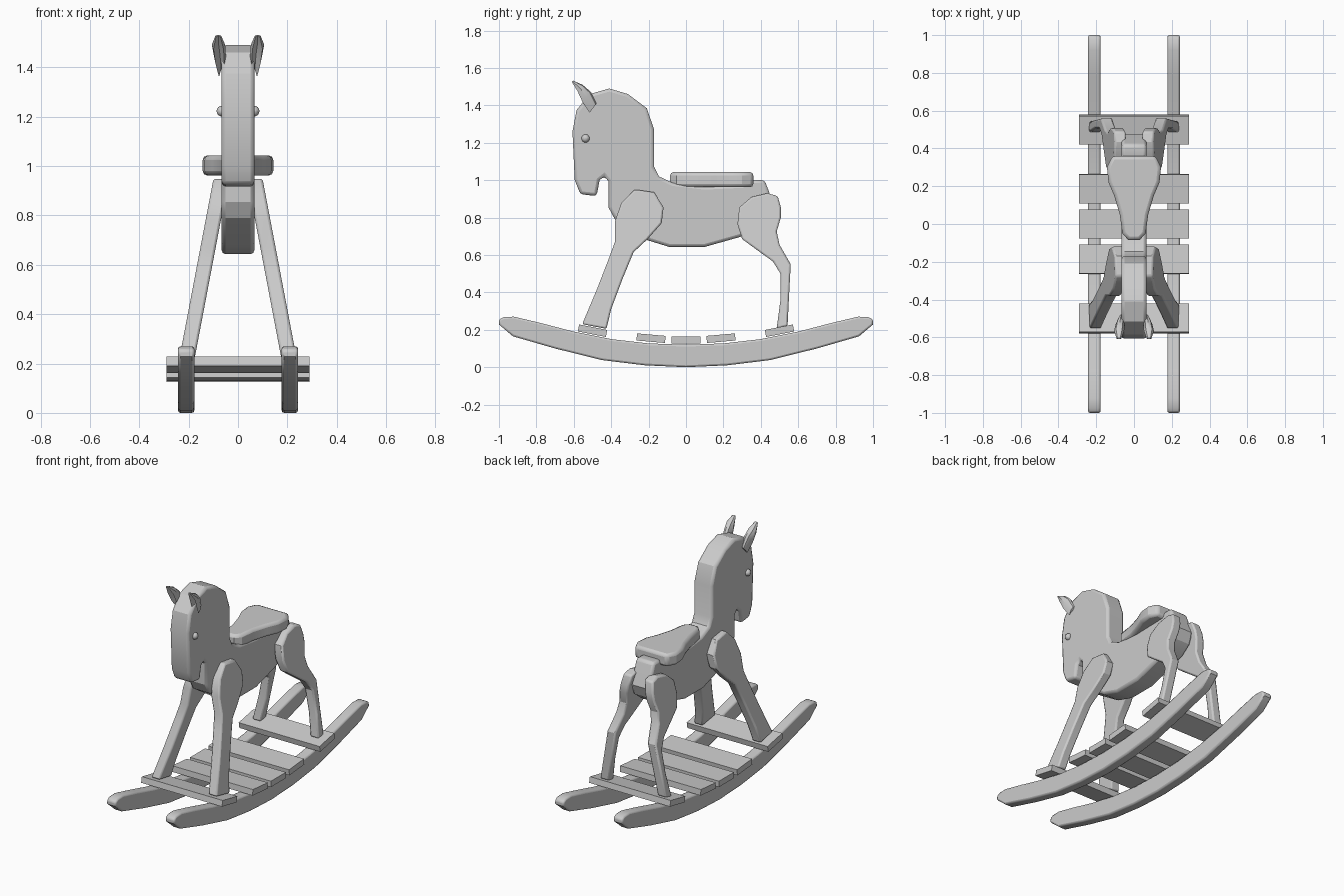
import bpy, bmesh, math
from mathutils import Matrix, Vector


def finish(name, bm, bevel=0.0):
    bmesh.ops.recalc_face_normals(bm, faces=bm.faces)
    me = bpy.data.meshes.new(name)
    bm.to_mesh(me)
    bm.free()
    ob = bpy.data.objects.new(name, me)
    bpy.context.collection.objects.link(ob)
    bpy.ops.object.select_all(action='DESELECT')
    ob.select_set(True)
    bpy.context.view_layer.objects.active = ob
    bpy.ops.object.shade_smooth_by_angle(angle=math.radians(28))
    if bevel:
        m = ob.modifiers.new("Bevel", 'BEVEL')
        m.width, m.segments = bevel, 2
        m.limit_method, m.angle_limit = 'ANGLE', math.radians(50)
    return ob


def bridge(bm, rings):
    """Skin a list of equal point rings and cap both ends."""
    vs = [[bm.verts.new(p) for p in r] for r in rings]
    n = len(vs[0])
    for a, b in zip(vs, vs[1:]):
        for i in range(n):
            j = (i + 1) % n
            bm.faces.new((a[i], a[j], b[j], b[i]))
    bm.faces.new(vs[0][::-1])
    bm.faces.new(vs[-1])


def board(name, outline, half, bevel, centre=lambda z: 0.0):
    """Cut a (y, z) outline from a plank; centre(z) leans it sideways."""
    bm = bmesh.new()
    bridge(bm, [[(centre(z) + s * half, y, z) for y, z in outline] for s in (-1, 1)])
    return finish(name, bm, bevel)


# Head, neck and body: one cut plank
body = [(-0.41, 1.49), (-0.31, 1.46), (-0.21, 1.385), (-0.17, 1.27), (-0.17, 1.07),
        (-0.145, 1.02), (-0.07, 0.985), (0.1, 0.965), (0.3, 0.975), (0.36, 1.0), (0.42, 1.0),
        (0.445, 0.935), (0.475, 0.85), (0.45, 0.78), (0.385, 0.73), (0.285, 0.695),
        (0.1, 0.643), (-0.09, 0.643), (-0.21, 0.68), (-0.38, 0.79), (-0.415, 0.855),
        (-0.415, 0.995), (-0.437, 1.02), (-0.462, 1.0), (-0.478, 0.915), (-0.565, 0.925),
        (-0.595, 1.0), (-0.607, 1.26), (-0.585, 1.375), (-0.515, 1.46)]
board("body", body, 0.066, 0.016)

# Saddle seat
half_seat = [(0.03, -0.085), (0.062, -0.05), (0.075, 0.05), (0.105, 0.15),
             (0.135, 0.22), (0.143, 0.3), (0.115, 0.36)]
seat = half_seat + [(-x, y) for x, y in reversed(half_seat)]
bm = bmesh.new()
bridge(bm, [[(x, y, z) for x, y in seat] for z in (0.962, 1.043)])
finish("seat", bm, 0.018)

front_leg = [(-0.555, 0.23), (-0.475, 0.42), (-0.415, 0.575), (-0.38, 0.67), (-0.38, 0.78),
             (-0.345, 0.88), (-0.275, 0.95), (-0.17, 0.935), (-0.12, 0.855), (-0.13, 0.77),
             (-0.205, 0.685), (-0.28, 0.615), (-0.34, 0.47), (-0.4, 0.31), (-0.425, 0.205)]
hind_leg = [(0.435, 0.93), (0.49, 0.915), (0.507, 0.855), (0.507, 0.8), (0.485, 0.725),
            (0.5, 0.655), (0.56, 0.55), (0.55, 0.365), (0.543, 0.22), (0.485, 0.208),
            (0.505, 0.36), (0.505, 0.5), (0.465, 0.565), (0.375, 0.63), (0.3, 0.685),
            (0.275, 0.765), (0.285, 0.855), (0.35, 0.91)]

# Rocker outline, mirrored front to back
top = [(0.0, 0.12), (0.2, 0.127), (0.4, 0.15), (0.6, 0.19), (0.78, 0.237), (0.92, 0.27)]
tip = [(0.975, 0.268), (1.0, 0.255), (1.0, 0.228)]
under = [(0.925, 0.165), (0.7, 0.1), (0.45, 0.038), (0.22, 0.01), (0.0, 0.0)]
edge = top + tip + under
rocker = edge + [(-y, z) for y, z in edge[-2:0:-1]]

# Ear cross-sections: (x, y, z, half width, half depth)
ear = [(0.068, -0.497, 1.385, 0.012, 0.03), (0.073, -0.53, 1.443, 0.024, 0.036),
       (0.079, -0.566, 1.492, 0.027, 0.022), (0.08, -0.607, 1.528, 0.012, 0.005)]
cup = [(-0.75, -1), (-1, 0), (-0.6, 0.8), (0, 1), (0.6, 0.8), (1, 0), (0.75, -1), (0, 0.3)]

for s, side in ((1, "left"), (-1, "right")):
    # Splayed legs
    lean = lambda z: s * (0.205 - 0.19 * (z - 0.23))
    board("front_leg_" + side, front_leg, 0.031, 0.01, lean)
    board("hind_leg_" + side, hind_leg, 0.031, 0.01, lean)
    # Rockers
    board("rocker_" + side, rocker, 0.033, 0.01, lambda z: s * 0.21)
    # Eyes
    bm = bmesh.new()
    bmesh.ops.create_uvsphere(bm, u_segments=12, v_segments=8, radius=0.022,
                              matrix=Matrix.Translation((s * 0.065, -0.537, 1.223)))
    finish("eye_" + side, bm)
    # Cupped ears
    bm = bmesh.new()
    bridge(bm, [[(s * (x + u * w), y + v * d * 0.6, z + v * d * 0.8) for u, v in cup]
                for x, y, z, w, d in ear])
    finish("ear_" + side, bm)

# Cross slats following the rocker curve
for i, (y, z, tilt) in enumerate([(-0.5, 0.195, -11), (-0.187, 0.155, -5), (0.0, 0.145, 0),
                                  (0.187, 0.155, 5), (0.5, 0.195, 11)]):
    bm = bmesh.new()
    bmesh.ops.create_cube(bm, size=1)
    bm.transform(Matrix.Translation((0, y, z)) @ Matrix.Rotation(math.radians(tilt), 4, 'X')
                 @ Matrix.Diagonal((0.58, 0.153, 0.038, 1)))
    finish("slat_%d" % (i + 1), bm)
